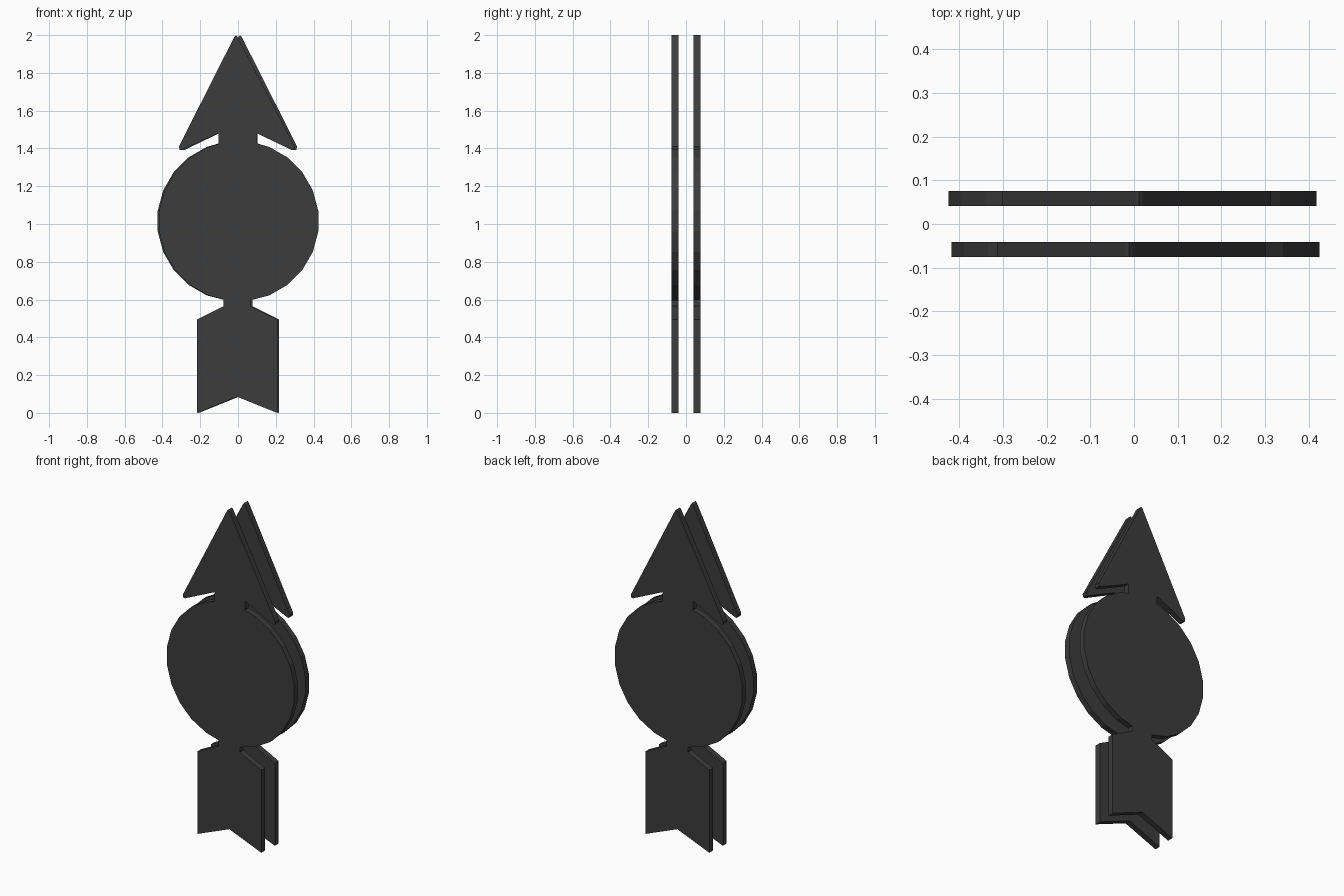
import bpy, bmesh
from math import sin, cos, radians, pi
from mathutils import Matrix

cube = bpy.data.objects.get("Cube")
if cube:
    bpy.data.objects.remove(cube)

mat = bpy.data.materials.new("charcoal grey")
mat.use_nodes = True
colour = (0.045, 0.045, 0.045, 1)
mat.diffuse_color = colour
mat.node_tree.nodes["Principled BSDF"].inputs["Base Color"].default_value = colour

RADIUS, DISC_X, DISC_Z = 0.425, 0.0035, 1.015
INNER, OUTER = 0.041, 0.076


def disc_arc(start, end, step):
    """Facet corners of the round middle."""
    count = round((end - start) / step) + 1
    angles = [radians(start + i * step) for i in range(count)]
    return [(DISC_X + RADIUS * cos(a), DISC_Z + RADIUS * sin(a)) for a in angles]


# Arrow silhouette, counter-clockwise from the tail notch
tail_right = [(-0.004, 0.085), (0.208, 0.0), (0.208, 0.495), (0.065, 0.565), (0.065, 0.596)]
neck_right = [(0.1, 1.427), (0.1, 1.48)]
head = [(0.284, 1.392), (0.296, 1.392), (0.301, 1.41),
        (-0.004, 1.992), (-0.011, 2.0), (-0.019, 1.992),
        (-0.313, 1.41), (-0.309, 1.392), (-0.297, 1.392)]
neck_left = [(-0.104, 1.48), (-0.104, 1.423)]
tail_left = [(-0.077, 0.6), (-0.077, 0.565), (-0.216, 0.495), (-0.216, 0.0)]
outline = (tail_right + disc_arc(-67.5, 67.5, 15) + neck_right + head
           + neck_left + disc_arc(112.5, 247.5, 15) + tail_left)


def make_plate(name, turn):
    bm = bmesh.new()
    face = bm.faces.new([bm.verts.new((x, -OUTER, z)) for x, z in outline])
    grown = bmesh.ops.extrude_face_region(bm, geom=[face])
    verts = [v for v in grown["geom"] if isinstance(v, bmesh.types.BMVert)]
    bmesh.ops.translate(bm, verts=verts, vec=(0, OUTER - INNER, 0))
    bmesh.ops.recalc_face_normals(bm, faces=bm.faces)
    bm.transform(Matrix.Rotation(turn, 4, "Z"))
    mesh = bpy.data.meshes.new(name)
    bm.to_mesh(mesh)
    bm.free()
    mesh.materials.append(mat)
    bpy.context.collection.objects.link(bpy.data.objects.new(name, mesh))


# Two matching plates, the rear one turned to face backwards
make_plate("front_arrow_plate", 0)
make_plate("back_arrow_plate", pi)
